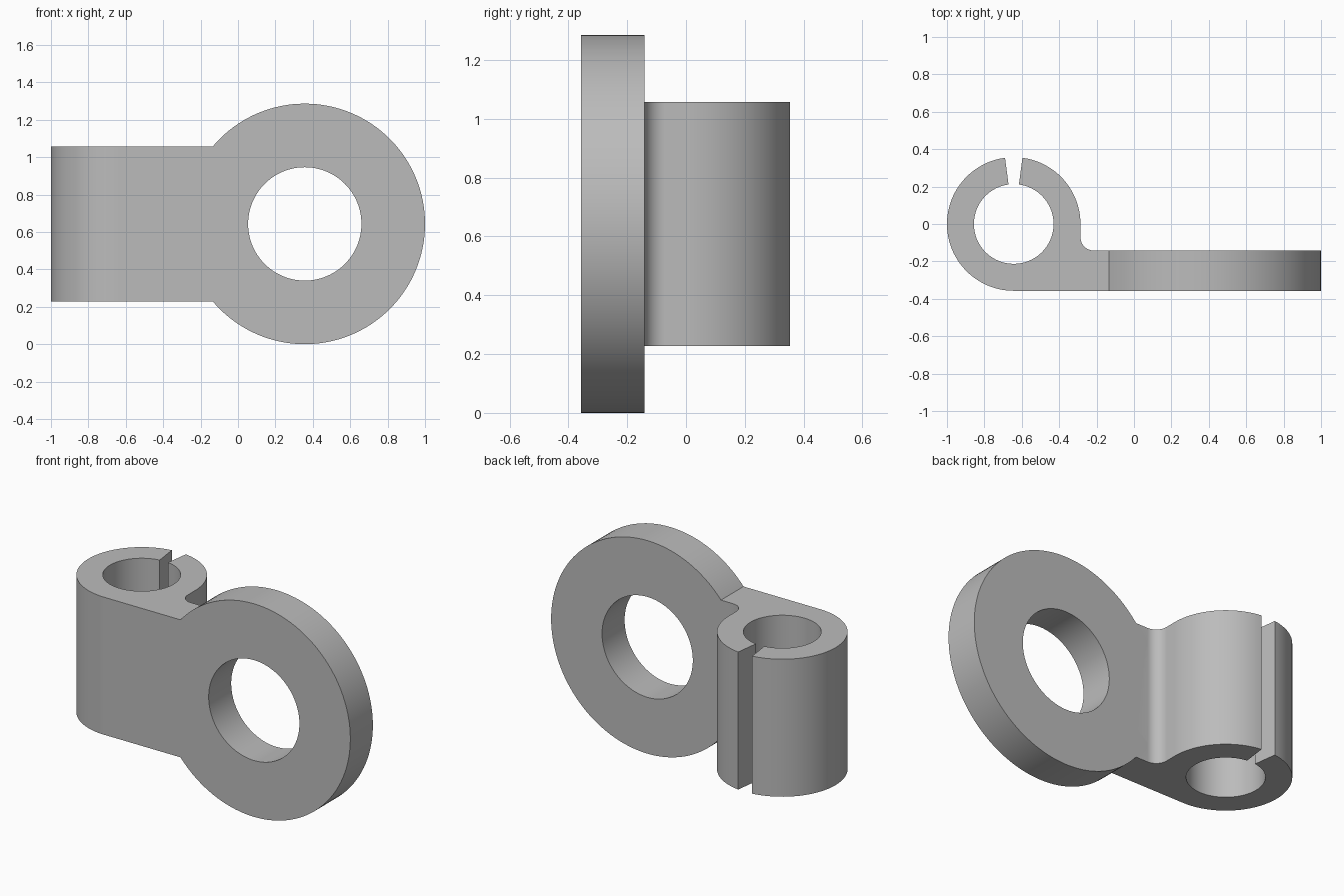
import bpy
import bmesh
from math import sin, cos, radians, pi
from mathutils import Vector

old = bpy.data.objects.get("Cube")
if old:
    bpy.data.objects.remove(old, do_unlink=True)

# Main dimensions
CLAMP_X, CLAMP_R, BORE_R = -0.643, 0.357, 0.213
SLIT = 7.5                       # half angle of the slit, in degrees
BACK_Y = -0.142                  # rear face of the plate
EYE_X, EYE_Z, EYE_R, HOLE_R = 0.357, 0.643, 0.643, 0.303
ARM_HALF, ARM_END, FILLET = 0.415, -0.1, 0.071

steel = bpy.data.materials.new("plain_grey")
steel.use_nodes = True
GREY = (0.5, 0.5, 0.5, 1)
steel.diffuse_color = GREY
steel.node_tree.nodes["Principled BSDF"].inputs["Base Color"].default_value = GREY


def arc(cx, cy, r, start, end, steps):
    """Points along a circular arc, angles in degrees."""
    angles = [radians(start + (end - start) * i / steps) for i in range(steps + 1)]
    return [(cx + r * cos(a), cy + r * sin(a)) for a in angles]


def make_object(name, bm):
    bmesh.ops.recalc_face_normals(bm, faces=bm.faces)
    mesh = bpy.data.meshes.new(name)
    bm.to_mesh(mesh)
    bm.free()
    mesh.materials.append(steel)
    obj = bpy.data.objects.new(name, mesh)
    bpy.context.collection.objects.link(obj)
    return obj


def extruded(name, points, z0, z1):
    """Prism from an outline in the ground plane."""
    bm = bmesh.new()
    face = bm.faces.new([bm.verts.new((x, y, z0)) for x, y in points])
    grown = bmesh.ops.extrude_face_region(bm, geom=[face])
    top = [v for v in grown["geom"] if isinstance(v, bmesh.types.BMVert)]
    bmesh.ops.translate(bm, verts=top, vec=Vector((0, 0, z1 - z0)))
    return make_object(name, bm)


def ring(name, r_out, r_in, y0, y1, n=128):
    """Flat ring with its axis along y."""
    bm = bmesh.new()
    loops = []
    for r, y in ((r_out, y0), (r_out, y1), (r_in, y1), (r_in, y0)):
        loops.append([bm.verts.new((EYE_X + r * cos(2 * pi * i / n), y,
                                    EYE_Z + r * sin(2 * pi * i / n))) for i in range(n)])
    for a, b in zip(loops, loops[1:] + loops[:1]):
        for i in range(n):
            j = (i + 1) % n
            bm.faces.new((a[i], a[j], b[j], b[i]))
    return make_object(name, bm)


# Split clamp with its arm: outer wall, arm, fillet, outer wall, then bore
outline = arc(CLAMP_X, 0, CLAMP_R, 90 + SLIT, 270, 48)
outline += [(ARM_END, -CLAMP_R), (ARM_END, BACK_Y)]
outline += arc(CLAMP_X + CLAMP_R + FILLET, BACK_Y + FILLET, FILLET, 270, 180, 12)
outline += arc(CLAMP_X, 0, CLAMP_R, 0, 90 - SLIT, 24)
outline += arc(CLAMP_X, 0, BORE_R, 90 - SLIT, SLIT - 270, 80)
bracket = extruded("clamp_bracket", outline, EYE_Z - ARM_HALF, EYE_Z + ARM_HALF)

# Eye plate, merged into the arm
eye = ring("eye_plate", EYE_R, HOLE_R, -CLAMP_R, BACK_Y)
union = bracket.modifiers.new("join_eye", 'BOOLEAN')
union.operation = 'UNION'
union.solver = 'EXACT'
union.object = eye
bpy.ops.object.select_all(action='DESELECT')
bracket.select_set(True)
bpy.context.view_layer.objects.active = bracket
bpy.ops.object.modifier_apply(modifier=union.name)
bpy.data.objects.remove(eye, do_unlink=True)

# Smooth walls with crisp rims
bpy.ops.object.shade_smooth_by_angle(angle=radians(30))
weighted = bracket.modifiers.new("even_shading", 'WEIGHTED_NORMAL')
weighted.keep_sharp = True
